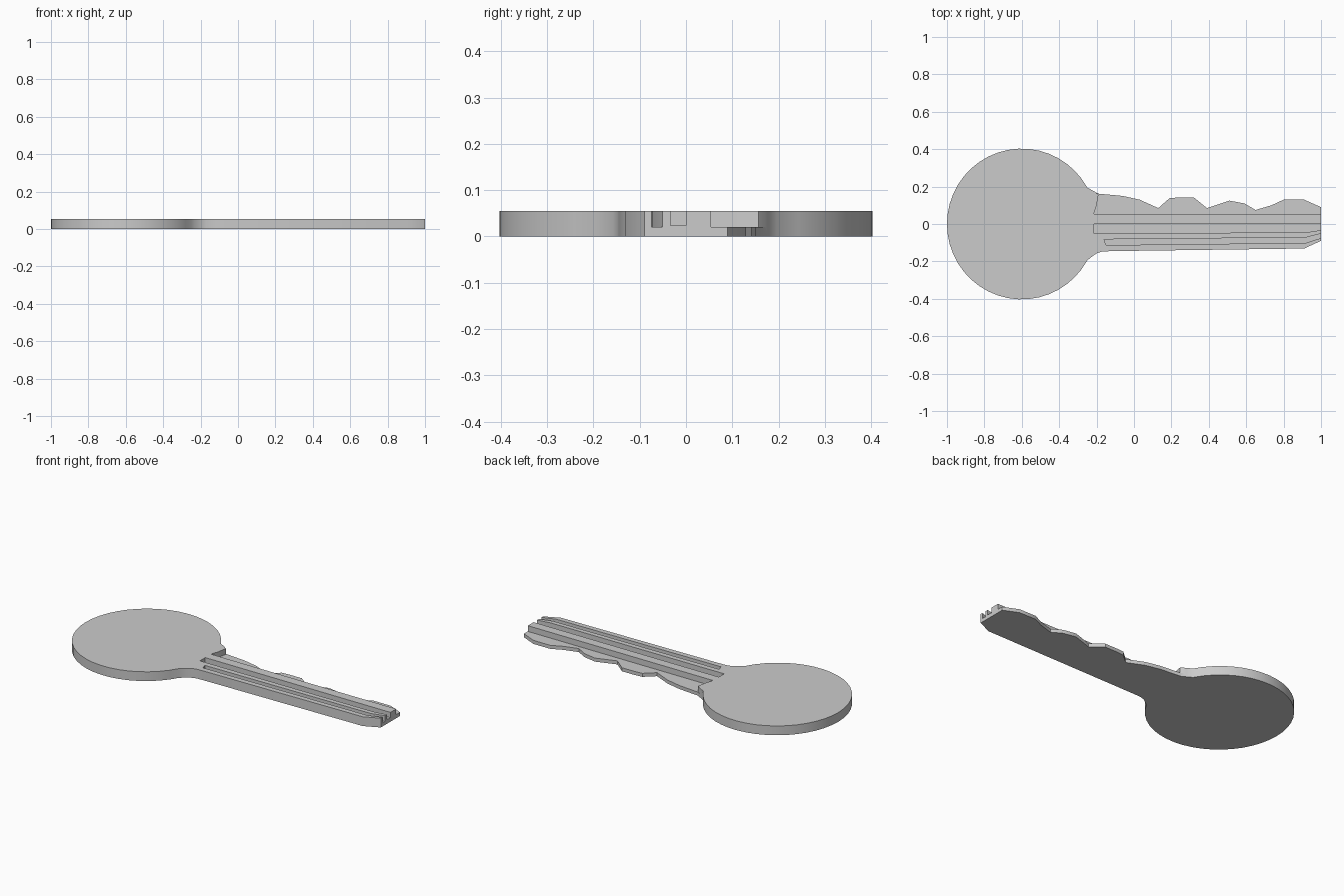
import bpy, bmesh, math

if "Cube" in bpy.data.objects:
    bpy.data.objects.remove(bpy.data.objects["Cube"])

H = 0.055


def prism(name, pts, z0, z1):
    """Extrude a flat outline between two heights."""
    bm = bmesh.new()
    face = bm.faces.new([bm.verts.new((x, y, z0)) for x, y in pts])
    ext = bmesh.ops.extrude_face_region(bm, geom=[face])
    for v in ext["geom"]:
        if isinstance(v, bmesh.types.BMVert):
            v.co.z = z1
    bmesh.ops.recalc_face_normals(bm, faces=bm.faces)
    me = bpy.data.meshes.new(name)
    bm.to_mesh(me)
    bm.free()
    ob = bpy.data.objects.new(name, me)
    bpy.context.collection.objects.link(ob)
    return ob


# Round bow
N = 38
start = math.radians(29)
bow = []
for i in range(N + 1):
    a = start + (2 * math.pi - 2 * start) * i / N
    bow.append((-0.6 + 0.4 * math.cos(a), 0.403 * math.sin(a)))

# Straight lower edge of the blade, then tip and bitting cuts back to the bow
lower = [(-0.23, -0.178), (-0.20, -0.157), (-0.17, -0.147), (-0.12, -0.145), (0.91, -0.131)]
teeth = [(1.0, -0.09), (1.0, 0.09), (0.91, 0.13), (0.80, 0.13), (0.735, 0.10),
         (0.65, 0.075), (0.59, 0.11), (0.51, 0.125), (0.39, 0.085), (0.32, 0.142),
         (0.24, 0.142), (0.19, 0.138), (0.13, 0.085), (0.07, 0.112), (0.03, 0.13),
         (-0.06, 0.15), (-0.19, 0.162), (-0.22, 0.178)]
key = prism("key", bow + lower + teeth, 0, H)

# Cutters: thin toothed side and two milled grooves that bend at the tip
cutters = [
    prism("step_cutter", [(-0.235, 0.3), (-0.225, 0.185), (-0.19, 0.157), (-0.20, 0.1),
                          (-0.215, 0.054), (1.1, 0.054), (1.1, 0.3)], 0.021, 0.1),
    prism("groove_cutter_wide", [(-0.215, 0.0), (-0.215, -0.05), (0.92, -0.045),
                                 (1.0, -0.033), (1.1, -0.033), (1.1, 0.0)], 0.024, 0.1),
    prism("groove_cutter_narrow", [(-0.16, -0.082), (-0.15, -0.113), (0.92, -0.101),
                                   (1.0, -0.075), (1.1, -0.075), (1.1, -0.051),
                                   (1.0, -0.051), (0.92, -0.072)], 0.021, 0.1),
]
bpy.context.view_layer.objects.active = key
key.select_set(True)
for c in cutters:
    m = key.modifiers.new(c.name, 'BOOLEAN')
    m.operation = 'DIFFERENCE'
    m.solver = 'EXACT'
    m.object = c
    bpy.ops.object.modifier_apply(modifier=m.name)
for c in cutters:
    bpy.data.objects.remove(c, do_unlink=True)

bpy.ops.object.shade_smooth_by_angle(angle=math.radians(30))
